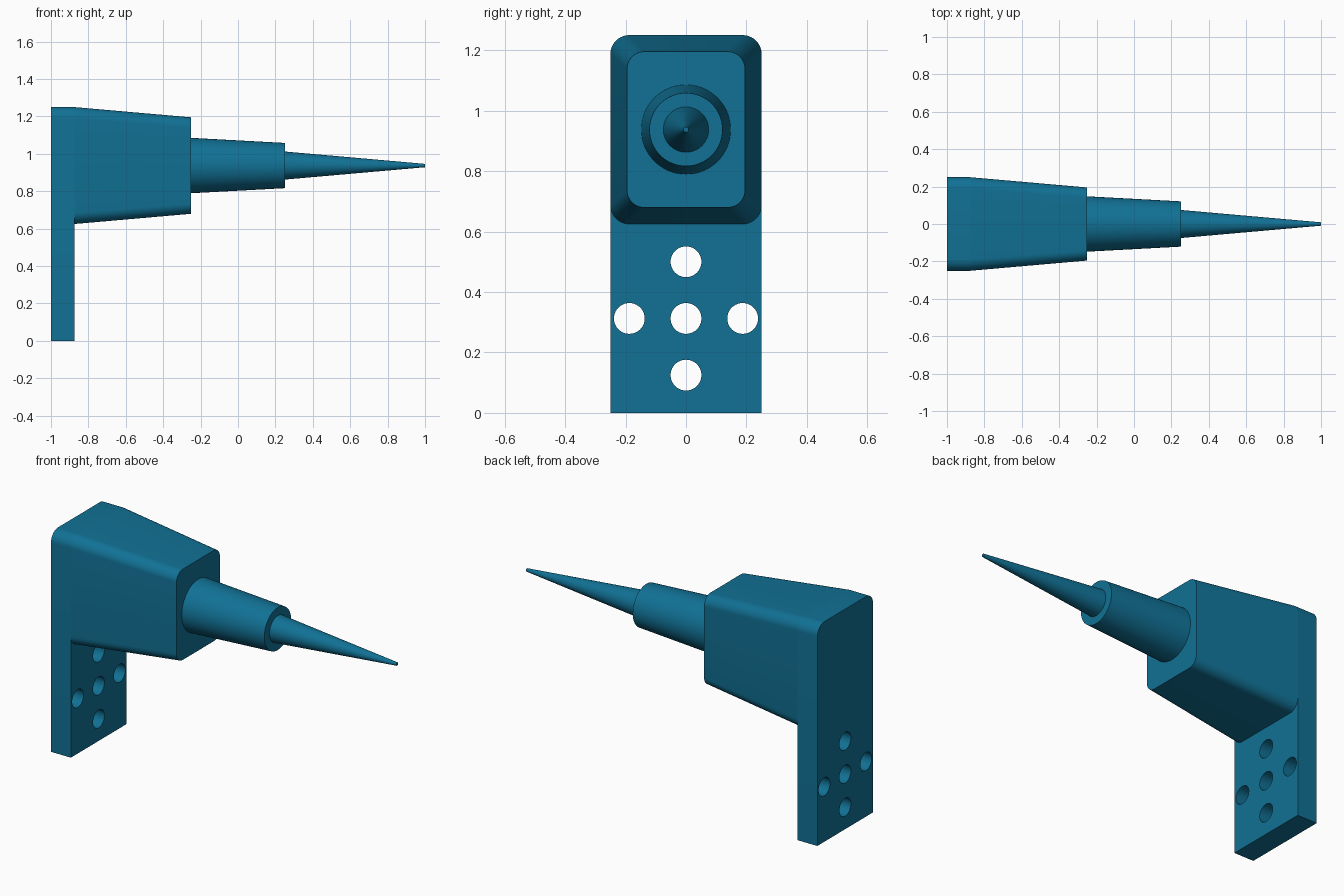
import bpy, bmesh
from math import pi, cos, sin, radians, tan
from mathutils import Matrix

cube = bpy.data.objects.get("Cube")
if cube:
    bpy.data.objects.remove(cube, do_unlink=True)

# Single blue paint
COLOUR = (0.0055, 0.165, 0.3, 1)
paint = bpy.data.materials.new("deep_teal_blue")
paint.use_nodes = True
paint.diffuse_color = COLOUR
paint.node_tree.nodes["Principled BSDF"].inputs["Base Color"].default_value = COLOUR

AXIS_Z = 0.9375      # height of the barrel axis
HALF_W = 0.25
HALF_H = 0.3125
PLATE_BACK, PLATE_FRONT = -1.0, -0.875
HOUSING_END, BARREL_END, TIP_END = -0.25, 0.25, 1.0
CORNER = 0.0625
TURN = Matrix.Rotation(pi / 2, 4, 'Y')


def make_object(name, bm):
    bmesh.ops.recalc_face_normals(bm, faces=bm.faces)
    mesh = bpy.data.meshes.new(name)
    bm.to_mesh(mesh)
    bm.free()
    mesh.materials.append(paint)
    ob = bpy.data.objects.new(name, mesh)
    bpy.context.collection.objects.link(ob)
    return ob


def smooth(ob):
    bpy.ops.object.select_all(action='DESELECT')
    ob.select_set(True)
    bpy.context.view_layer.objects.active = ob
    bpy.ops.object.shade_smooth_by_angle(angle=radians(30))


def rounded_outline(half_w, bottom, top, r_bottom, r_top, steps=10):
    """Rectangle in y and z, with its own corner radius below and above."""
    points = []
    corners = [(1, top, -1, r_top), (-1, top, -1, r_top),
               (-1, bottom, 1, r_bottom), (1, bottom, 1, r_bottom)]
    for i, (side, z, inward, r) in enumerate(corners):
        cy, cz = side * (half_w - r), z + inward * r
        for k in range(steps + 1 if r else 1):
            a = (i + k / steps) * pi / 2
            points.append((cy + r * cos(a), cz + r * sin(a)))
    return points


def loft(name, sections):
    """Join matching outlines along x and cap both ends."""
    bm = bmesh.new()
    rings = [[bm.verts.new((x, y, z)) for y, z in pts] for x, pts in sections]
    for a, b in zip(rings, rings[1:]):
        for i in range(len(a)):
            j = (i + 1) % len(a)
            bm.faces.new((a[i], a[j], b[j], b[i]))
    bm.faces.new(rings[0])
    bm.faces.new(rings[-1])
    return make_object(name, bm)


def cone(name, x0, x1, r0, r1, sides=64):
    bm = bmesh.new()
    place = Matrix.Translation(((x0 + x1) / 2, 0, AXIS_Z)) @ TURN
    bmesh.ops.create_cone(bm, cap_ends=True, segments=sides, radius1=r0,
                          radius2=r1, depth=x1 - x0, matrix=place)
    return make_object(name, bm)


# Mounting plate: square foot, rounded top
outline = rounded_outline(HALF_W, 0, AXIS_Z + HALF_H, 0, CORNER)
plate = loft("mounting_plate", [(PLATE_BACK, outline), (PLATE_FRONT, outline)])

# Cross of five bolt holes through the plate
bm = bmesh.new()
STEP = 0.1875
for dy, dz in [(0, 0), (1, 0), (-1, 0), (0, 1), (0, -1)]:
    spot = Matrix.Translation((PLATE_FRONT, dy * STEP, HALF_H + dz * STEP))
    bmesh.ops.create_cone(bm, cap_ends=True, segments=40, radius1=0.051,
                          radius2=0.051, depth=0.5, matrix=spot @ TURN)
cutter = make_object("hole_cutter", bm)
cutter.hide_render = True
holes = plate.modifiers.new("bolt_holes", 'BOOLEAN')
holes.operation = 'DIFFERENCE'
holes.solver = 'EXACT'
holes.object = cutter
bpy.context.view_layer.objects.active = plate
bpy.ops.object.modifier_apply(modifier=holes.name)
bpy.data.objects.remove(cutter, do_unlink=True)

# Tapered housing
draft = (HOUSING_END - PLATE_FRONT) * tan(radians(5))
sections = []
for x, inset, r in [(PLATE_FRONT, 0, CORNER), (HOUSING_END, draft, 0.057)]:
    sections.append((x, rounded_outline(HALF_W - inset, AXIS_Z - HALF_H + inset,
                                        AXIS_Z + HALF_H - inset, r, r)))
housing = loft("housing", sections)

# Stepped barrel and pointed tip
barrel = cone("barrel", HOUSING_END, BARREL_END, 0.148, 0.121)
tip = cone("needle_tip", BARREL_END, TIP_END, 0.075, 0.009)

for ob in (plate, housing, barrel, tip):
    smooth(ob)
